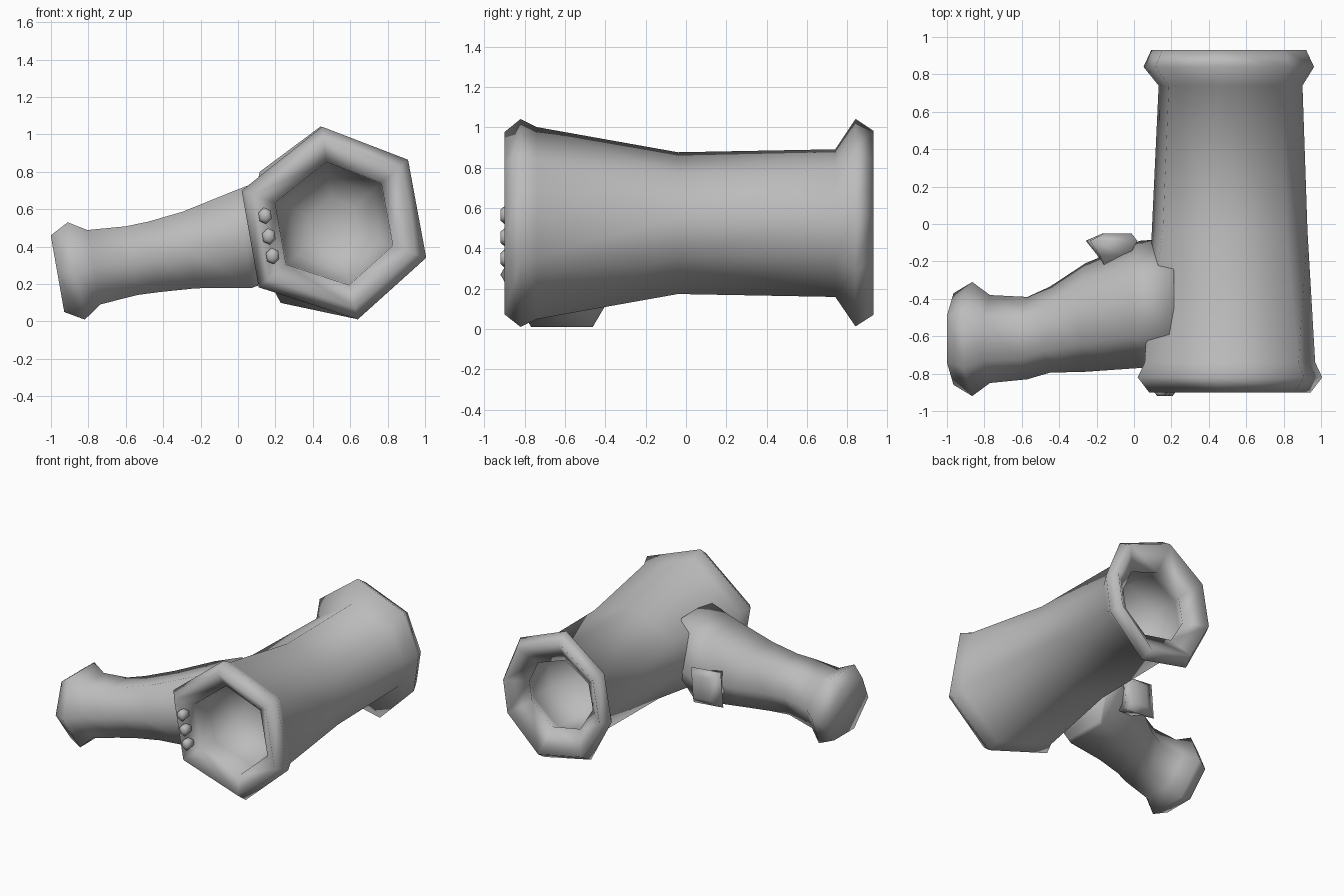
import bpy
import bmesh
from math import sin, cos, radians
from mathutils import Vector

cube = bpy.data.objects.get("Cube")
if cube:
    bpy.data.objects.remove(cube, do_unlink=True)

GREY = (0.5, 0.5, 0.5, 1)
mat = bpy.data.materials.new("plain_grey")
mat.use_nodes = True
mat.diffuse_color = GREY
bsdf = next(n for n in mat.node_tree.nodes if n.type == 'BSDF_PRINCIPLED')
bsdf.inputs["Base Color"].default_value = GREY


def ring(center, u, v, angles, ru, rv):
    """Polygon ring: its corner angles and points in the plane of u and v."""
    c, u, v = Vector(center), Vector(u), Vector(v)
    return angles, [c + u * (ru * cos(radians(a))) + v * (rv * sin(radians(a)))
                    for a in angles]


def bridge(bm, a_angles, a, b_angles, b):
    """Join two rings: quads for equal counts, else zip them by angle."""
    na, nb = len(a), len(b)
    if na == nb:
        for i in range(na):
            j = (i + 1) % na
            bm.faces.new((a[i], a[j], b[j], b[i]))
        return
    ea, eb = a_angles + [a_angles[0] + 360], b_angles + [b_angles[0] + 360]
    i = j = 0
    while i < na or j < nb:
        step_a = j == nb or (i < na and ea[i] + ea[i + 1] <= eb[j] + eb[j + 1])
        if step_a:
            bm.faces.new((a[i], a[(i + 1) % na], b[j % nb]))
            i += 1
        else:
            bm.faces.new((b[j], a[i % na], b[(j + 1) % nb]))
            j += 1


def loft(name, rings):
    """Closed smooth solid through a row of rings."""
    bm = bmesh.new()
    rows = [(ang, [bm.verts.new(p) for p in pts]) for ang, pts in rings]
    for (aa, a), (ba, b) in zip(rows, rows[1:]):
        bridge(bm, aa, a, ba, b)
    bm.faces.new(rows[0][1])
    bm.faces.new(rows[-1][1])
    bmesh.ops.recalc_face_normals(bm, faces=bm.faces)
    for f in bm.faces:
        f.smooth = True
    mesh = bpy.data.meshes.new(name)
    bm.to_mesh(mesh)
    bm.free()
    mesh.materials.append(mat)
    obj = bpy.data.objects.new(name, mesh)
    bpy.context.collection.objects.link(obj)
    return obj


X, Y, Z = (1, 0, 0), (0, 1, 0), (0, 0, 1)
HEX = [60 * k for k in range(6)]
SQUARE = [40 + 90 * k for k in range(4)]
FRONT_HEX = [-20, 41, 97, 160, 220, 284]
REAR_OCT = [6, 44, 98, 148, 189, 233, 286, 335]

# Main pipe: front cavity, six-sided rim, waist, eight-sided rim, rear cavity
pipe = []
for y, r in [(-0.42, 0.14), (-0.5, 0.26), (-0.66, 0.33), (-0.82, 0.335),
             (-0.9, 0.46), (-0.82, 0.525), (-0.74, 0.485)]:
    pipe.append(ring((0.513, y, 0.52), X, Z, FRONT_HEX, r, r))
for x, y, rx, rz in [(0.51, -0.04, 0.42, 0.36), (0.515, 0.74, 0.388, 0.375),
                     (0.505, 0.84, 0.46, 0.527), (0.505, 0.93, 0.418, 0.467),
                     (0.505, 0.81, 0.275, 0.28), (0.505, 0.7, 0.345, 0.34),
                     (0.505, 0.5, 0.33, 0.32), (0.505, 0.33, 0.15, 0.15)]:
    pipe.append(ring((x, y, 0.52), X, Z, REAR_OCT, rx, rz))
loft("main_pipe", pipe)

# Side branch: sloping six-sided pipe with a flared, closed end
tilt = radians(10)
UP = (-sin(tilt), 0, cos(tilt))
branch = []
for x, y, z, ry, rz in [(-0.965, -0.615, 0.255, 0.245, 0.24),
                        (-0.865, -0.615, 0.27, 0.305, 0.305),
                        (-0.77, -0.615, 0.29, 0.235, 0.233),
                        (-0.57, -0.61, 0.325, 0.22, 0.215),
                        (-0.45, -0.565, 0.345, 0.23, 0.22),
                        (-0.26, -0.5, 0.382, 0.29, 0.24),
                        (0.03, -0.43, 0.44, 0.34, 0.305)]:
    branch.append(ring((x, y, z), Y, UP, HEX, ry, rz))
# The root leans the other way to follow the pipe wall
branch.append(ring((0.16, -0.42, 0.49), Y, (sin(tilt), 0, cos(tilt)), HEX, 0.34, 0.35))
loft("side_branch", branch)

# Squarish domed knob on the back of the branch
knob = []
for x, y, rx, rz in [(-0.08, -0.27, 0.09, 0.1), (-0.11, -0.17, 0.11, 0.13),
                     (-0.12, -0.09, 0.18, 0.19), (-0.09, -0.05, 0.1, 0.12)]:
    knob.append(ring((x, y, 0.4), X, Z, SQUARE, rx, rz))
loft("back_knob", knob)

# Three small studs on the front rim
for i, (x, z) in enumerate([(0.145, 0.565), (0.165, 0.455), (0.185, 0.35)]):
    stud = [ring((x, y, z), X, Z, [a + 40 for a in HEX], r * 0.85, r)
            for y, r in [(-0.83, 0.036), (-0.9, 0.045), (-0.92, 0.027)]]
    loft(f"front_stud_{i + 1}", stud)
